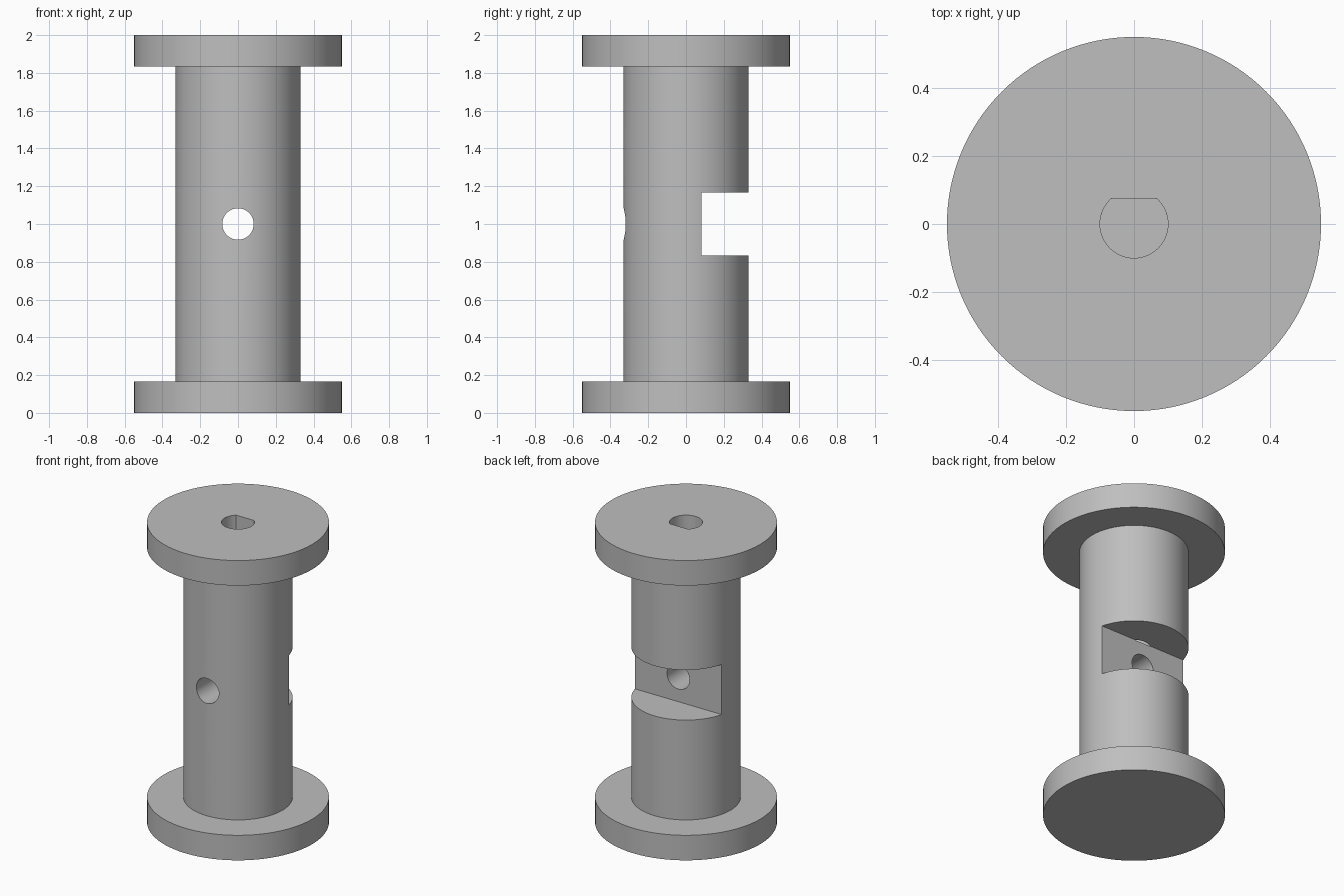
import bpy, bmesh, math
from mathutils import Matrix

old = bpy.data.objects.get("Cube")
if old:
    bpy.data.objects.remove(old, do_unlink=True)

grey = bpy.data.materials.new("plain grey")
grey.use_nodes = True
COLOUR = (0.52, 0.52, 0.52, 1)
grey.diffuse_color = COLOUR
grey.node_tree.nodes["Principled BSDF"].inputs["Base Color"].default_value = COLOUR


def make_object(name, bm):
    bmesh.ops.recalc_face_normals(bm, faces=bm.faces[:])
    mesh = bpy.data.meshes.new(name)
    bm.to_mesh(mesh)
    bm.free()
    mesh.materials.append(grey)
    ob = bpy.data.objects.new(name, mesh)
    bpy.context.collection.objects.link(ob)
    return ob


def prism(name, outline, z0, z1):
    """Extrude a closed xy outline from z0 up to z1."""
    bm = bmesh.new()
    face = bm.faces.new([bm.verts.new((x, y, z0)) for x, y in outline])
    up = bmesh.ops.extrude_face_region(bm, geom=[face])["geom"]
    bmesh.ops.translate(bm, vec=(0, 0, z1 - z0),
                        verts=[v for v in up if isinstance(v, bmesh.types.BMVert)])
    return make_object(name, bm)


def arc(radius, start, end, steps):
    angles = [start + (end - start) * i / steps for i in range(steps + 1)]
    return [(radius * math.cos(a), radius * math.sin(a)) for a in angles]


def circle(radius, steps):
    return arc(radius, 0, math.tau, steps)[:-1]


# Barrel with a flange at each end, turned from one profile
profile = [(0, 0), (0.55, 0), (0.55, 0.167), (0.33, 0.167),
           (0.33, 1.833), (0.55, 1.833), (0.55, 2), (0, 2)]
bm = bmesh.new()
verts = [bm.verts.new((r, 0, z)) for r, z in profile]
edges = [bm.edges.new(pair) for pair in zip(verts, verts[1:])]
bmesh.ops.spin(bm, geom=verts + edges, cent=(0, 0, 0), axis=(0, 0, 1),
               angle=math.tau, steps=128, use_duplicate=False)
bmesh.ops.remove_doubles(bm, verts=bm.verts[:], dist=0.0001)
spool = make_object("flanged_spool", bm)

# Notch across the back
notch = prism("notch_cutter", [(-0.5, 0.081), (0.5, 0.081), (0.5, 0.5), (-0.5, 0.5)],
              0.833, 1.167)

# Round hole from the front through to the notch
cross = prism("cross_hole_cutter", circle(0.083, 64), -0.6, 0.6)
cross.data.transform(Matrix.Translation((0, 0, 1)) @ Matrix.Rotation(math.pi / 2, 4, "X"))

# Shaft bore: round at the bottom, flat-sided above
bore = prism("round_bore_cutter", circle(0.1, 64), 1.165, 1.34)
flat = math.asin(0.75)
d_bore = prism("keyed_bore_cutter",
               arc(0.1, math.pi - flat, math.tau + flat, 56), 1.3, 2.1)

for cutter in (notch, cross, bore, d_bore):
    mod = spool.modifiers.new(cutter.name, "BOOLEAN")
    mod.operation = "DIFFERENCE"
    mod.solver = "EXACT"
    mod.object = cutter
    cutter.hide_render = True

# Bake the cuts, remove the cutters and smooth the curved walls
bpy.context.view_layer.update()
result = spool.evaluated_get(bpy.context.evaluated_depsgraph_get())
baked = bpy.data.meshes.new_from_object(result)
spool.modifiers.clear()
spool.data = baked
for cutter in (notch, cross, bore, d_bore):
    bpy.data.objects.remove(cutter, do_unlink=True)

bpy.ops.object.select_all(action="DESELECT")
spool.select_set(True)
bpy.context.view_layer.objects.active = spool
bpy.ops.object.shade_smooth_by_angle(angle=math.radians(30))
